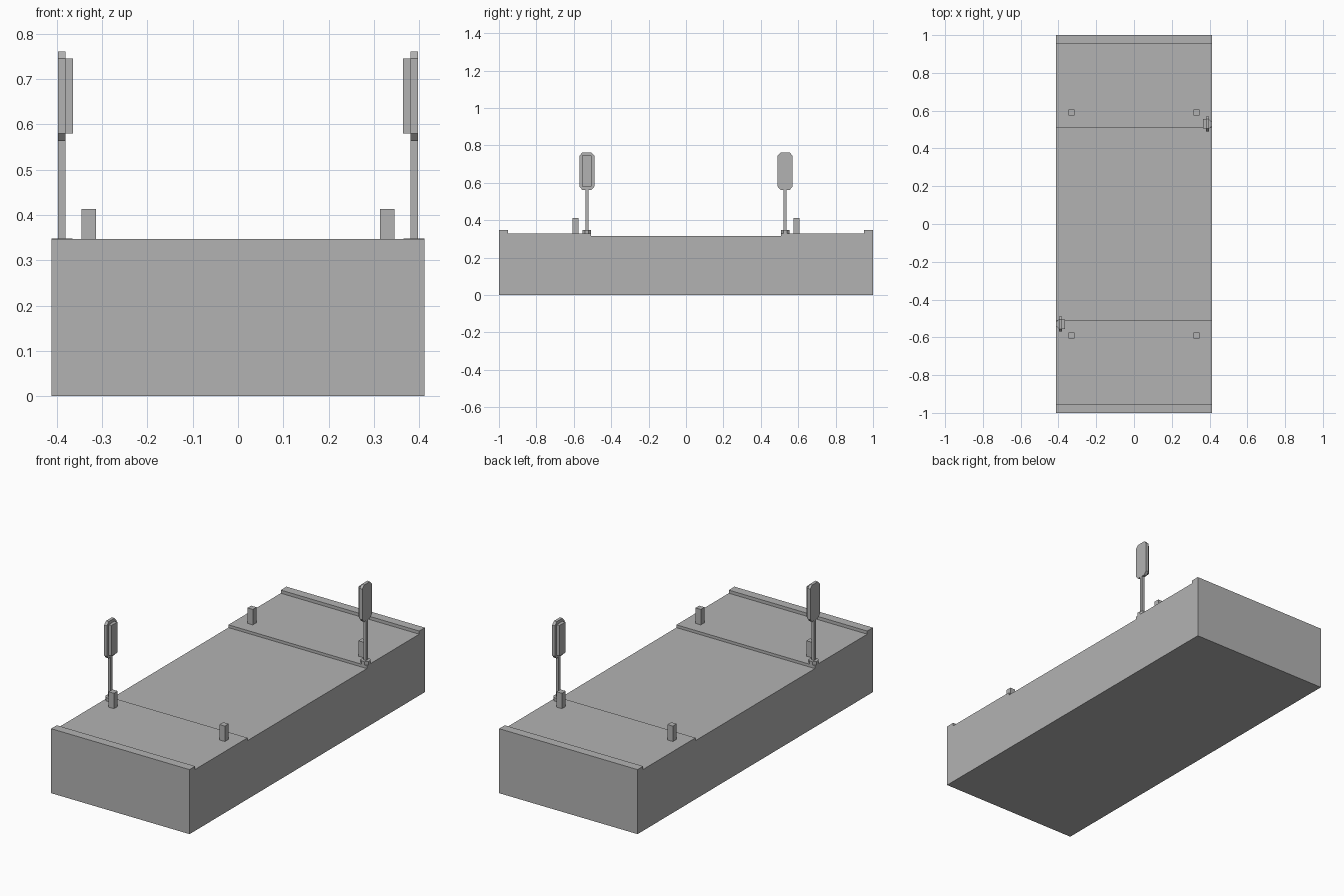
import bpy, bmesh
from math import radians
from mathutils import Matrix

if "Cube" in bpy.data.objects:
    bpy.data.objects.remove(bpy.data.objects["Cube"])

grey = bpy.data.materials.new("plain grey")
grey.use_nodes = True
colour = (0.45, 0.45, 0.45, 1)
grey.diffuse_color = colour
grey.node_tree.nodes["Principled BSDF"].inputs["Base Color"].default_value = colour


def finish(name, bm):
    bmesh.ops.recalc_face_normals(bm, faces=bm.faces)
    mesh = bpy.data.meshes.new(name)
    bm.to_mesh(mesh)
    bm.free()
    mesh.materials.append(grey)
    obj = bpy.data.objects.new(name, mesh)
    bpy.context.collection.objects.link(obj)
    return obj


def extrude_profile(name, profile, x0, x1, turn=Matrix()):
    """Extrude a (y, z) outline along x."""
    bm = bmesh.new()
    face = bm.faces.new([bm.verts.new((x0, y, z)) for y, z in profile])
    ext = bmesh.ops.extrude_face_region(bm, geom=[face])
    moved = [v for v in ext["geom"] if isinstance(v, bmesh.types.BMVert)]
    bmesh.ops.translate(bm, verts=moved, vec=(x1 - x0, 0, 0))
    bm.transform(turn)
    return finish(name, bm)


def box(name, x, y, z, turn=Matrix()):
    outline = [(y[0], z[0]), (y[1], z[0]), (y[1], z[1]), (y[0], z[1])]
    return extrude_profile(name, outline, x[0], x[1], turn)


# Road block with raised pavements and end kerbs
half = [(1, 0), (1, 0.347), (0.952, 0.347), (0.952, 0.33), (0.507, 0.33), (0.507, 0.315)]
extrude_profile("road_block", half + [(-y, z) for y, z in reversed(half)], -0.412, 0.412)

# Four bollards
for sx, side in ((-1, "right"), (1, "left")):
    for sy, end in ((-1, "front"), (1, "back")):
        x, y = sx * 0.33, sy * 0.59
        box(f"bollard_{end}_{side}", (x - 0.016, x + 0.016),
            (y - 0.016, y + 0.016), (0.325, 0.413))

# Two signals at opposite corners, facing inwards
panel = [(0.04, 0.58), (0.04, 0.745), (0.025, 0.761),
         (-0.025, 0.761), (-0.04, 0.745), (-0.04, 0.58),
         (-0.025, 0.563), (0.025, 0.563)]
for end, angle in (("front", 0), ("back", 180)):
    turn = Matrix.Rotation(radians(angle), 4, "Z") @ Matrix.Translation((-0.389, -0.53, 0))
    bm = bmesh.new()
    bmesh.ops.create_cone(bm, cap_ends=True, segments=8, radius1=0.025, radius2=0.025,
                          depth=0.04, matrix=turn @ Matrix.Translation((0, 0, 0.328))
                          @ Matrix.Rotation(radians(22.5), 4, "Z"))
    finish(f"signal_base_{end}", bm)
    box(f"signal_pole_{end}", (-0.008, 0.008), (-0.008, 0.008), (0.34, 0.57), turn)
    extrude_profile(f"signal_panel_{end}", panel, -0.008, 0.008, turn)
    box(f"signal_lamp_housing_{end}", (0.008, 0.025), (-0.025, 0.025), (0.58, 0.745), turn)
